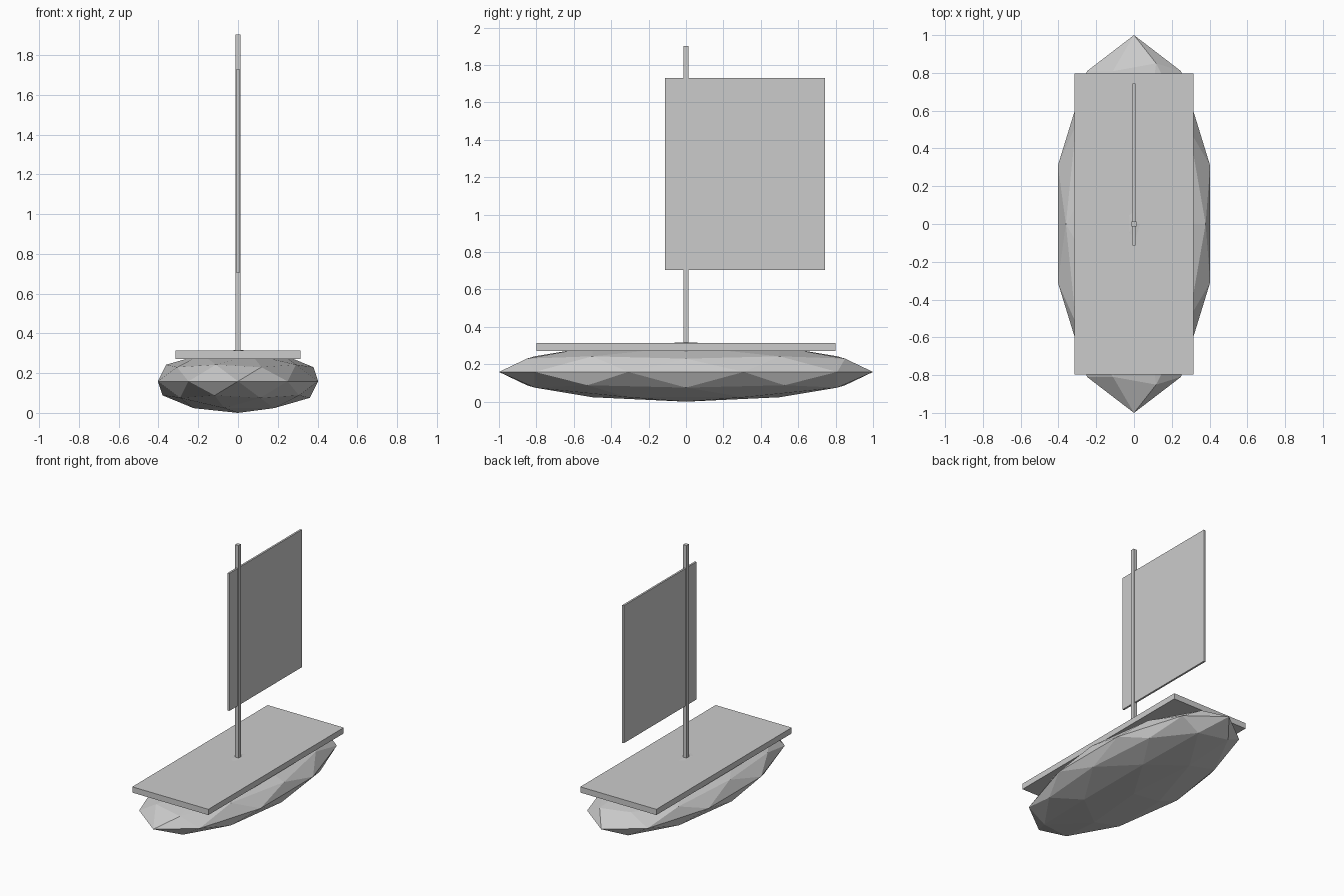
import bpy

# Remove the default object
cube = bpy.data.objects.get("Cube")
if cube:
    bpy.data.objects.remove(cube, do_unlink=True)

# Single flat colour
grey = bpy.data.materials.new("light grey")
grey.use_nodes = True
colour = (0.6, 0.6, 0.6, 1)
grey.diffuse_color = colour
grey.node_tree.nodes["Principled BSDF"].inputs["Base Color"].default_value = colour


def finish(name, scale):
    obj = bpy.context.object
    obj.name = obj.data.name = name
    obj.scale = scale
    bpy.ops.object.transform_apply(location=False, rotation=False, scale=True)
    obj.data.materials.append(grey)
    return obj


def box(name, centre, size):
    bpy.ops.mesh.primitive_cube_add(size=1, location=centre)
    return finish(name, size)


# Faceted hull, long along y
bpy.ops.mesh.primitive_ico_sphere_add(subdivisions=2, radius=1, location=(0, 0, 0.159))
finish("hull", (0.424, 1, 0.159))

# Flat deck lying over the hull
box("deck", (0, 0, 0.293), (0.628, 1.596, 0.043))

# Square mast stepped into the hull
box("mast", (0, 0, 1.05), (0.027, 0.027, 1.704))

# Thin rectangular sail, mostly behind the mast
box("sail", (0, 0.315, 1.217), (0.014, 0.855, 1.026))
